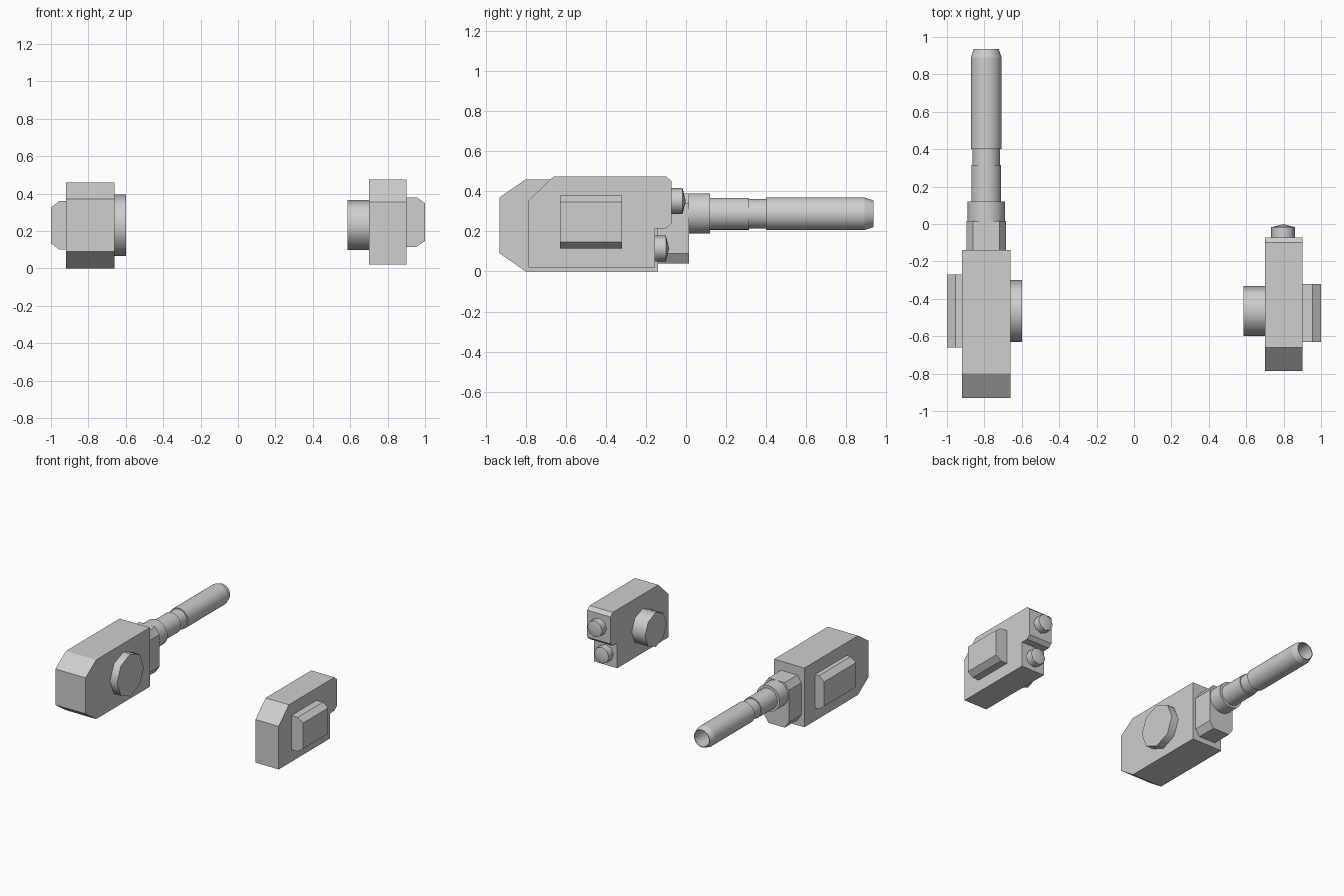
import bpy, bmesh, math
from mathutils import Vector

cube = bpy.data.objects.get("Cube")
if cube:
    bpy.data.objects.remove(cube, do_unlink=True)

grey = bpy.data.materials.new("plain grey")
grey.use_nodes = True
colour = (0.62, 0.62, 0.62, 1)
grey.diffuse_color = colour
grey.node_tree.nodes["Principled BSDF"].inputs["Base Color"].default_value = colour


def finish(name, bm, smooth_angle=None):
    """Turn a bmesh into an object, smoothing edges below the given angle."""
    bmesh.ops.remove_doubles(bm, verts=bm.verts, dist=1e-5)
    bmesh.ops.recalc_face_normals(bm, faces=bm.faces)
    if smooth_angle:
        for f in bm.faces:
            f.smooth = True
        for e in bm.edges:
            e.smooth = e.calc_face_angle(0) < math.radians(smooth_angle)
    mesh = bpy.data.meshes.new(name)
    bm.to_mesh(mesh)
    bm.free()
    mesh.materials.append(grey)
    obj = bpy.data.objects.new(name, mesh)
    bpy.context.collection.objects.link(obj)
    return obj


def prism(name, profile, axis, lo, hi):
    """Extrude a profile along x (points are y, z) or y (points are x, z)."""
    bm = bmesh.new()
    place = (lambda p: (lo, *p)) if axis == "x" else (lambda p: (p[0], lo, p[1]))
    face = bm.faces.new([bm.verts.new(place(p)) for p in profile])
    ext = bmesh.ops.extrude_face_region(bm, geom=[face])
    step = Vector((hi - lo, 0, 0)) if axis == "x" else Vector((0, hi - lo, 0))
    moved = [g for g in ext["geom"] if isinstance(g, bmesh.types.BMVert)]
    bmesh.ops.translate(bm, verts=moved, vec=step)
    return finish(name, bm)


def turned(name, profile, axis, centre, sides, smooth_angle):
    """Revolve (position, radius) points about x (centre y, z) or y (centre x, z)."""
    bm = bmesh.new()
    rings = []
    for pos, r in profile:
        ring = []
        for i in range(sides):
            t = math.tau * i / sides
            a, b = centre[0] + r * math.cos(t), centre[1] + r * math.sin(t)
            ring.append(bm.verts.new((pos, a, b) if axis == "x" else (a, pos, b)))
        rings.append(ring)
    for r0, r1 in zip(rings, rings[1:]):
        for i in range(sides):
            j = (i + 1) % sides
            bm.faces.new((r0[i], r0[j], r1[j], r1[i]))
    for (pos, r), ring in ((profile[0], rings[0]), (profile[-1], rings[-1])):
        if r > 0:
            bm.faces.new(ring)
    return finish(name, bm, smooth_angle)


def side_plate(name, inner, shoulder, outer, y0, y1, z0, z1, bevel):
    """Plate whose top and bottom outer edges are chamfered."""
    profile = [(inner, z0), (shoulder, z0), (outer, z0 + bevel),
               (outer, z1 - bevel), (shoulder, z1), (inner, z1)]
    return prism(name, profile, "y", y0, y1)


# Larger unit: body, chamfered neck, side plate and knob
prism("right_body", [(-0.93, 0.09), (-0.80, 0), (-0.14, 0), (-0.14, 0.46),
                     (-0.80, 0.46), (-0.93, 0.37)], "x", -0.92, -0.66)
prism("right_neck", [(-0.86, 0.04), (-0.72, 0.04), (-0.685, 0.09), (-0.685, 0.34),
                     (-0.72, 0.39), (-0.86, 0.39), (-0.895, 0.34), (-0.895, 0.09)],
      "y", -0.14, 0.015)
side_plate("right_side_plate", -0.92, -0.955, -1.0, -0.66, -0.27, 0.10, 0.36, 0.035)
turned("right_knob", [(-0.67, 0.165), (-0.60, 0.165)], "x", (-0.465, 0.23), 8, 60)

# Collar, stepped barrel and hollow muzzle
turned("barrel_collar", [(0.0, 0.1), (0.12, 0.1)], "y", (-0.79, 0.29), 32, 30)
turned("barrel", [(0.10, 0.08), (0.315, 0.08), (0.315, 0.073), (0.40, 0.073),
                  (0.40, 0.082), (0.89, 0.082), (0.935, 0.067), (0.935, 0.062),
                  (0.70, 0.062)], "y", (-0.79, 0.288), 32, 15)

# Smaller unit: stepped body, side plate and knob
prism("left_body", [(-0.785, 0.02), (-0.155, 0.02), (-0.155, 0.215), (-0.10, 0.215),
                    (-0.072, 0.24), (-0.072, 0.45), (-0.10, 0.475), (-0.66, 0.475),
                    (-0.785, 0.355)], "x", 0.70, 0.90)
side_plate("left_side_plate", 0.90, 0.955, 1.0, -0.63, -0.32, 0.115, 0.38, 0.032)
turned("left_knob", [(0.585, 0.133), (0.71, 0.133)], "x", (-0.465, 0.232), 8, 60)

# Pointed lamps on the back of the smaller unit
for name, y, z in (("upper_lamp", -0.072, 0.352), ("lower_lamp", -0.155, 0.115)):
    turned(name, [(y - 0.01, 0.064), (y + 0.055, 0.064), (y + 0.071, 0)],
           "y", (0.797, z), 8, 60)
